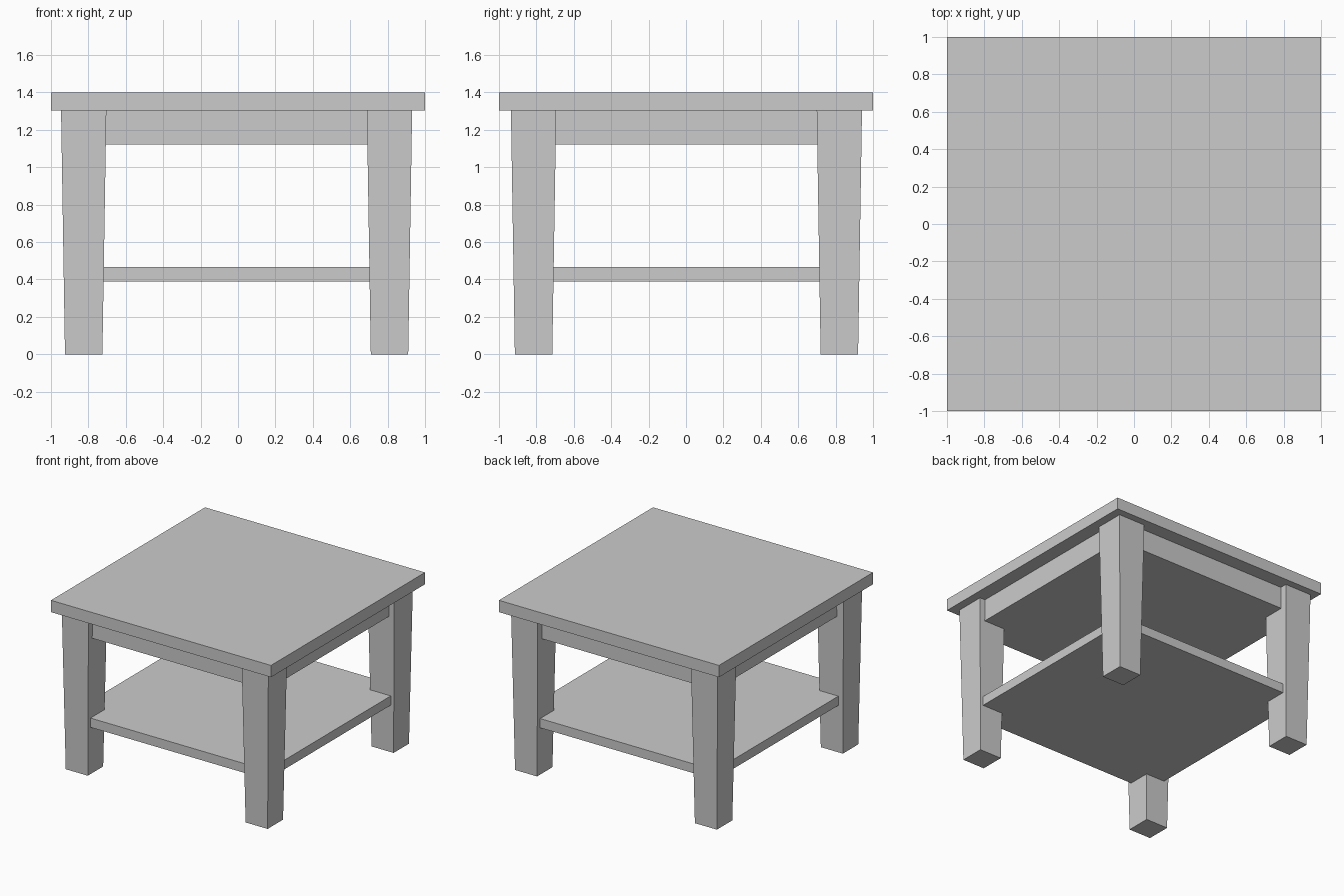
import bpy, bmesh

if "Cube" in bpy.data.objects:
    bpy.data.objects.remove(bpy.data.objects["Cube"])


def tapered_box(name, cx, cy, z0, z1, bottom, top):
    """Square box with half-sizes bottom and top, from z0 to z1."""
    bm = bmesh.new()
    bmesh.ops.create_cube(bm, size=2)
    for v in bm.verts:
        upper = v.co.z > 0
        half = top if upper else bottom
        v.co = (cx + v.co.x * half, cy + v.co.y * half, z1 if upper else z0)
    mesh = bpy.data.meshes.new(name)
    bm.to_mesh(mesh)
    bm.free()
    obj = bpy.data.objects.new(name, mesh)
    bpy.context.collection.objects.link(obj)
    return obj


# Table top, solid apron below it, and lower shelf
tapered_box("table_top", 0, 0, 1.303, 1.4, 1.0, 1.0)
tapered_box("apron", 0, 0, 1.122, 1.303, 0.883, 0.883)
tapered_box("lower_shelf", 0, 0, 0.39, 0.466, 0.89, 0.89)

# Four legs, narrower at the floor
for side, x in (("left", -0.825), ("right", 0.81)):
    for end, y in (("front", -0.815), ("back", 0.82)):
        tapered_box(f"{end}_{side}_leg", x, y, 0, 1.303, 0.1, 0.121)
